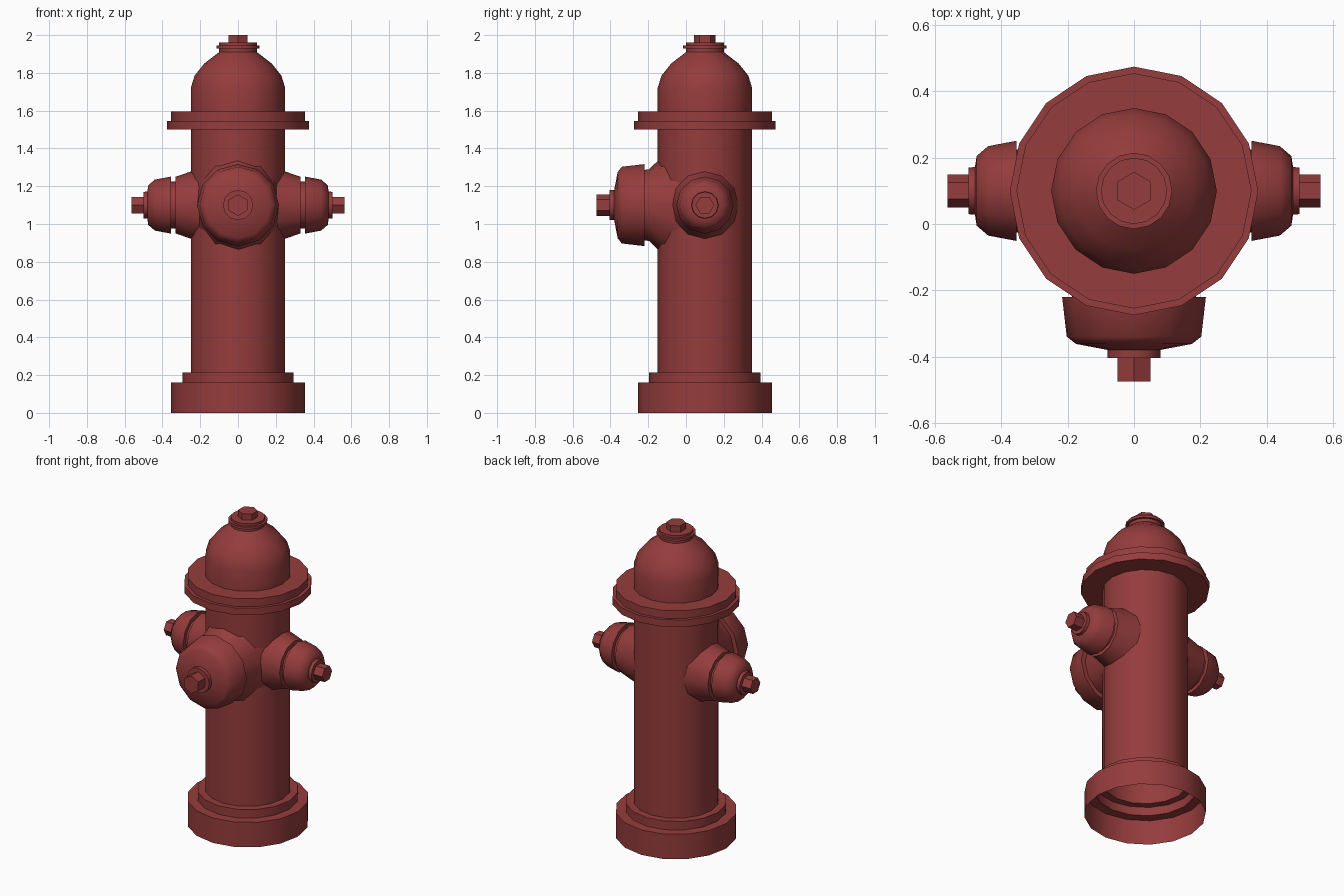
import bpy, bmesh, math
from mathutils import Matrix, Vector

if "Cube" in bpy.data.objects:
    bpy.data.objects.remove(bpy.data.objects["Cube"])

red = bpy.data.materials.new("red_paint")
red.diffuse_color = (0.30, 0.045, 0.045, 1)
red.use_nodes = True
red.node_tree.nodes["Principled BSDF"].inputs["Base Color"].default_value = red.diffuse_color


def frame(origin, x, z):
    """Local frame: z is the turning axis, x points at the first vertex."""
    x, z = Vector(x), Vector(z)
    m = Matrix((x, z.cross(x), z)).transposed().to_4x4()
    m.translation = origin
    return m


def lathe(name, profile, sides, mat, cap=False, saddle=0):
    """Turn (radius, height) points; saddle drops the first ring onto the barrel."""
    bm = bmesh.new()
    rings = []
    for i, (r, h) in enumerate(profile):
        ring = []
        for k in range(sides):
            a = 2 * math.pi * k / sides
            p = mat @ Vector((r * math.cos(a), r * math.sin(a), h))
            if saddle and i == 0:
                axis = mat.to_3x3().col[2]
                off = p - mat.translation
                off -= axis * off.dot(axis)
                off.z = 0
                depth = math.sqrt(max(saddle ** 2 - off.length_squared, 0))
                p += axis * (depth - h)
            ring.append(bm.verts.new(p))
        rings.append(ring)
    for lo, hi in zip(rings, rings[1:]):
        for k in range(sides):
            n = (k + 1) % sides
            bm.faces.new((lo[k], lo[n], hi[n], hi[k]))
    if cap:
        bm.faces.new(rings[-1])
    me = bpy.data.meshes.new(name)
    bm.to_mesh(me)
    bm.free()
    me.materials.append(red)
    ob = bpy.data.objects.new(name, me)
    bpy.context.collection.objects.link(ob)
    bpy.ops.object.select_all(action='DESELECT')
    ob.select_set(True)
    bpy.context.view_layer.objects.active = ob
    bpy.ops.object.shade_smooth_by_angle(angle=math.radians(50))
    return ob


CY, OUT_Z = 0.10, 1.10
upright = frame((0, CY, 0), (0, 1, 0), (0, 0, 1))

# Barrel with stepped foot, open underneath
lathe("barrel", [(0.355, 0), (0.355, 0.16), (0.295, 0.16), (0.295, 0.215),
                 (0.25, 0.215), (0.25, 1.50)], 16, upright)

# Bonnet: brim, dome and collar
lathe("bonnet", [(0.25, 1.50), (0.375, 1.50), (0.375, 1.545), (0.355, 1.545),
                 (0.355, 1.595), (0.25, 1.595), (0.25, 1.72), (0.23, 1.785),
                 (0.178, 1.85), (0.10, 1.91), (0.10, 1.93), (0.115, 1.93),
                 (0.115, 1.945), (0.10, 1.945), (0.10, 1.96), (0.04, 1.96)],
      16, upright)
lathe("top_nut", [(0.057, 1.955), (0.057, 2.0)], 6, upright, cap=True)

# Large front outlet
front = frame((0, CY, OUT_Z), (0, 0, 1), (0, -1, 0))
lathe("front_neck", [(0.24, 0.25), (0.19, 0.295), (0.185, 0.33)],
      12, front, saddle=0.244)
lathe("front_cap", [(0.18, 0.32), (0.217, 0.32), (0.203, 0.44), (0.175, 0.462),
                    (0.08, 0.48), (0.08, 0.505), (0.04, 0.505)], 12, front)
lathe("front_nut", [(0.057, 0.50), (0.057, 0.575)], 6, front, cap=True)

# Small side outlets
for side, s in (("left", -1), ("right", 1)):
    f = frame((0, CY, OUT_Z), (0, 1, 0), (s, 0, 0))
    lathe(side + "_neck", [(0.18, 0.25), (0.15, 0.33), (0.125, 0.33), (0.125, 0.365)],
          12, f, saddle=0.244)
    lathe(side + "_cap", [(0.12, 0.355), (0.151, 0.355), (0.135, 0.44), (0.105, 0.475),
                          (0.072, 0.48), (0.07, 0.50), (0.03, 0.50)], 12, f)
    lathe(side + "_nut", [(0.05, 0.495), (0.05, 0.563)], 6, f, cap=True)
